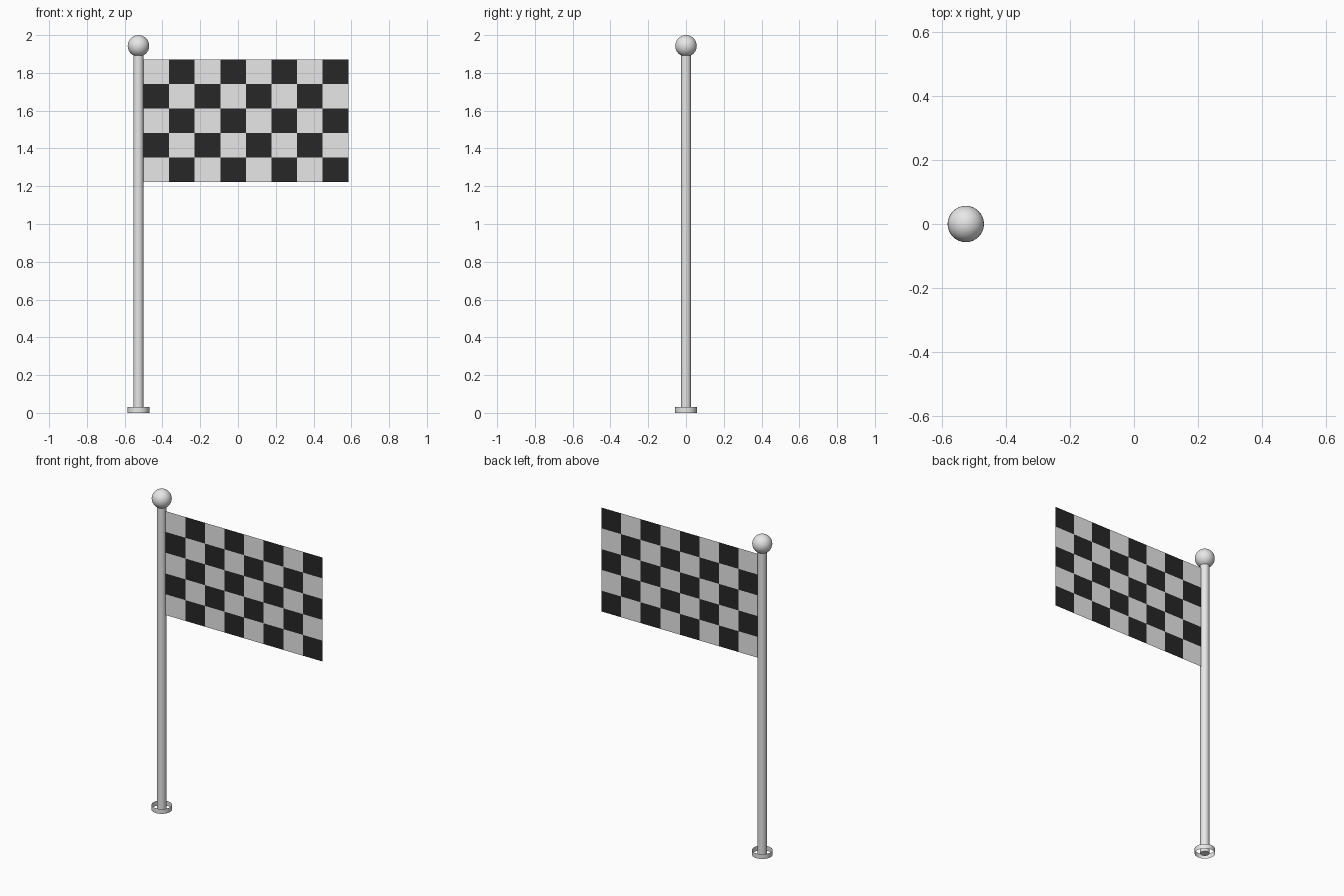
import bpy, bmesh, math

if "Cube" in bpy.data.objects:
    bpy.data.objects.remove(bpy.data.objects["Cube"])

def mat(name, v):
    m = bpy.data.materials.new(name)
    m.diffuse_color = (v, v, v, 1)
    m.use_nodes = True
    m.node_tree.nodes["Principled BSDF"].inputs["Base Color"].default_value = m.diffuse_color
    return m

WHITE = mat("light_grey", 0.8)
BLACK = mat("black", 0.02)
POLE_X = -0.527

def finish(o, name, smooth=True):
    o.name = name
    o.data.materials.append(WHITE)
    if smooth:
        bpy.ops.object.shade_smooth_by_angle(angle=math.radians(40))
    return o

def tube(name, r, z0, z1, fill):
    bpy.ops.mesh.primitive_cylinder_add(vertices=32, radius=r, depth=z1 - z0,
        end_fill_type=fill, location=(POLE_X, 0, (z0 + z1) / 2))
    return finish(bpy.context.object, name)

# pole and the open ring around its foot
tube("pole", 0.0265, 0.0, 1.9, 'NGON')
tube("base_ring", 0.058, 0.0, 0.03, 'NOTHING')

# ball on top
bpy.ops.mesh.primitive_uv_sphere_add(segments=32, ring_count=16, radius=0.057,
                                     location=(POLE_X, 0, 1.943))
finish(bpy.context.object, "ball")

# checkered flag: a flat sheet of 8 x 5 squares
COLS, ROWS = 8, 5
X0, X1, Z0, Z1 = -0.5, 0.584, 1.222, 1.871
bm = bmesh.new()
grid = [[bm.verts.new((X0 + (X1 - X0) * i / COLS, 0, Z0 + (Z1 - Z0) * j / ROWS))
         for j in range(ROWS + 1)] for i in range(COLS + 1)]
for i in range(COLS):
    for j in range(ROWS):
        f = bm.faces.new((grid[i][j], grid[i + 1][j], grid[i + 1][j + 1], grid[i][j + 1]))
        f.material_index = (i + j) % 2
me = bpy.data.meshes.new("flag")
bm.to_mesh(me)
bm.free()
flag = bpy.data.objects.new("flag", me)
bpy.context.collection.objects.link(flag)
finish(flag, "flag", smooth=False)
me.materials.append(BLACK)
